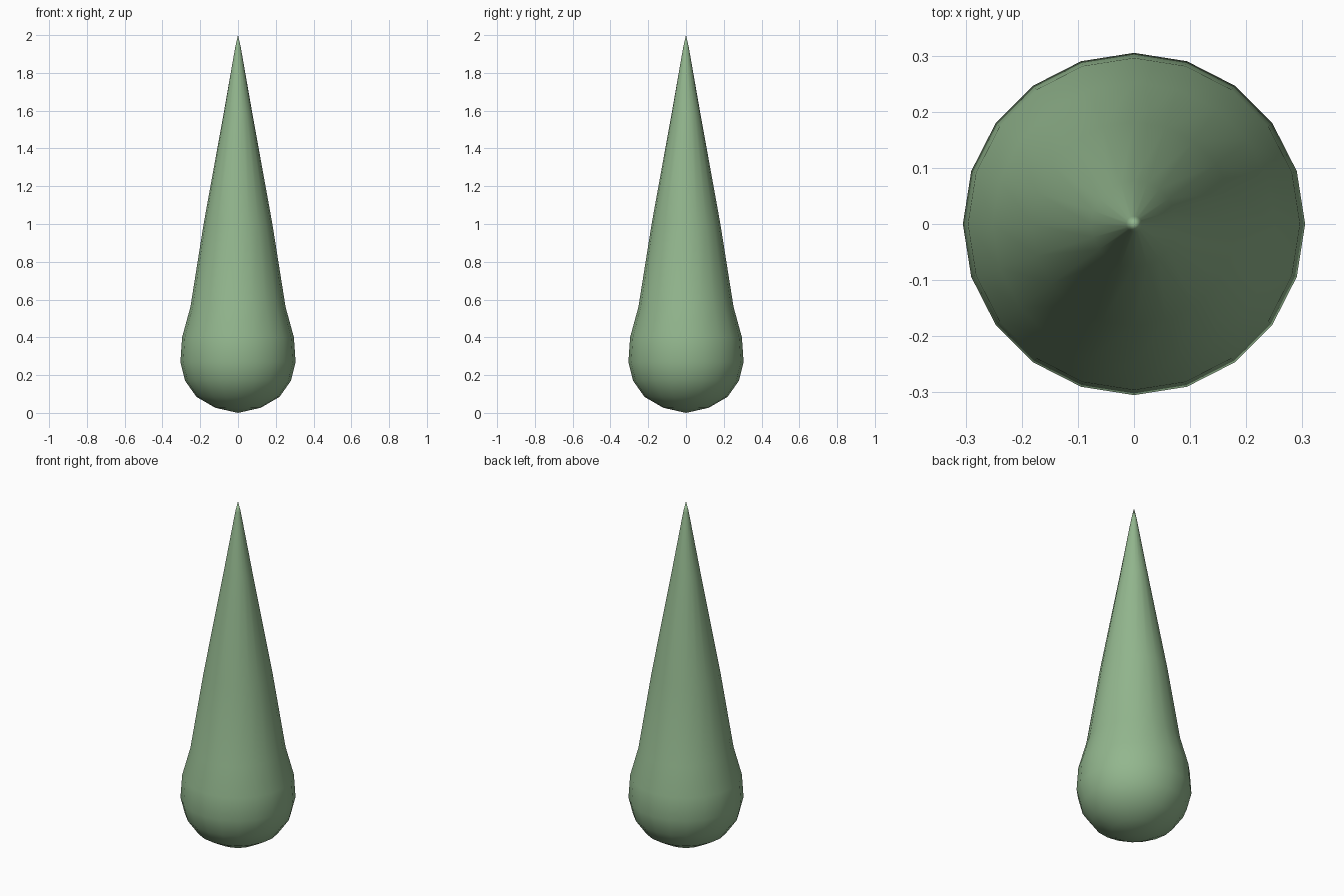
import bpy
import bmesh
from math import cos, sin, tau

if "Cube" in bpy.data.objects:
    bpy.data.objects.remove(bpy.data.objects["Cube"])

SIDES = 20

# Half profile of the teardrop: (radius, height), bottom to tip
profile = [(0.12, 0.027), (0.22, 0.085), (0.28, 0.17), (0.305, 0.268),
           (0.296, 0.40), (0.252, 0.56), (0.182, 1.0), (0.077, 1.58),
           (0.014, 1.94)]

bm = bmesh.new()
rings = [[bm.verts.new((r * cos(tau * i / SIDES), r * sin(tau * i / SIDES), z))
          for i in range(SIDES)] for r, z in profile]
bottom = bm.verts.new((0, 0, 0))
tip = bm.verts.new((0, 0, 2))

# Skin the rings and close both ends with fans
for i in range(SIDES):
    j = (i + 1) % SIDES
    bm.faces.new((bottom, rings[0][j], rings[0][i]))
    bm.faces.new((tip, rings[-1][i], rings[-1][j]))
    for low, high in zip(rings, rings[1:]):
        bm.faces.new((low[i], low[j], high[j], high[i]))
bmesh.ops.recalc_face_normals(bm, faces=bm.faces)
for face in bm.faces:
    face.smooth = True

mesh = bpy.data.meshes.new("teardrop_body")
bm.to_mesh(mesh)
bm.free()
body = bpy.data.objects.new("teardrop_body", mesh)
bpy.context.collection.objects.link(body)

# Soft green surface
green = bpy.data.materials.new("soft_green")
green.diffuse_color = (0.29, 0.47, 0.27, 1)
green.use_nodes = True
green.node_tree.nodes["Principled BSDF"].inputs["Base Color"].default_value = green.diffuse_color
mesh.materials.append(green)
